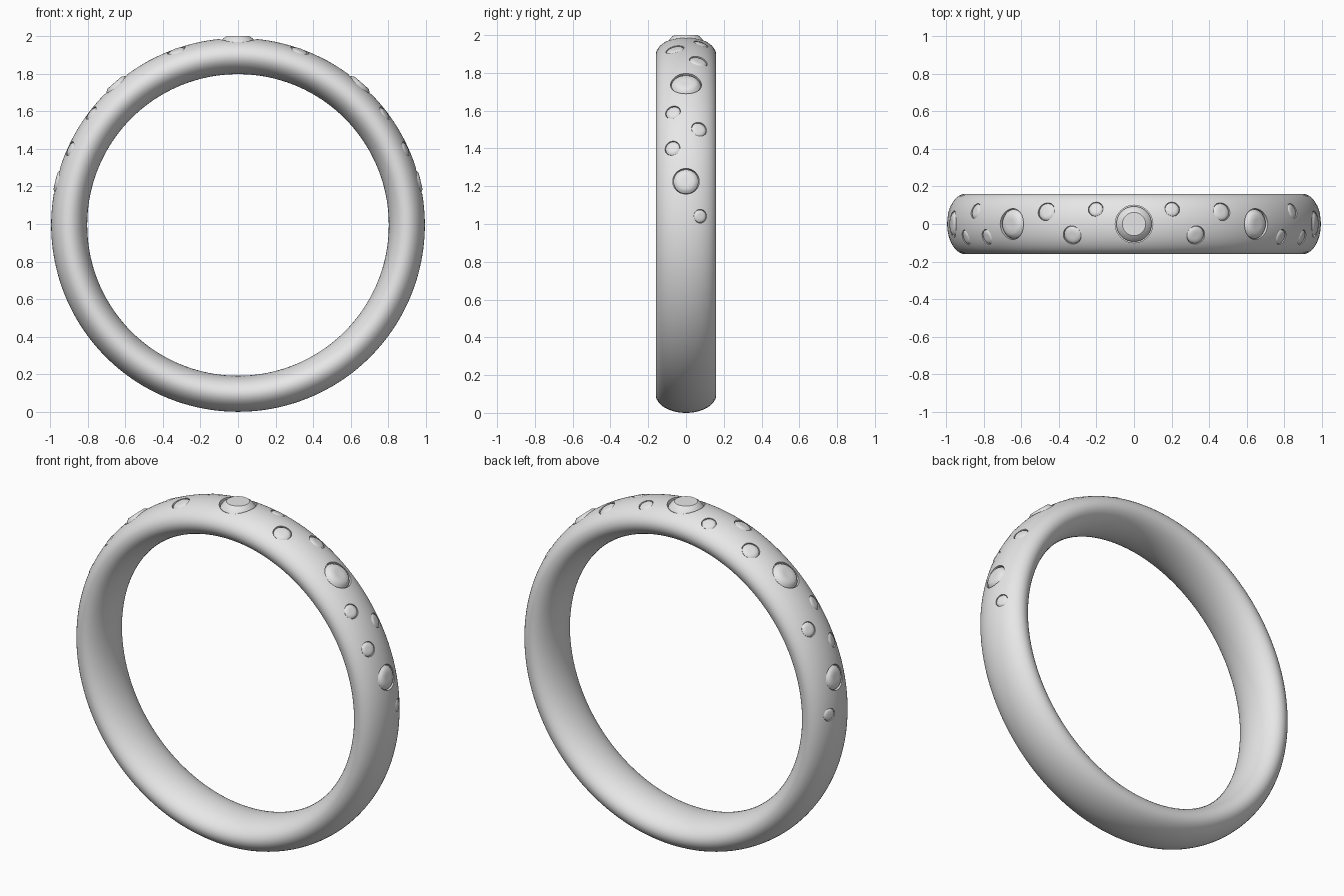
import bpy, bmesh
from math import sin, cos, pi, radians, asin
from mathutils import Vector, Matrix

cube = bpy.data.objects.get("Cube")
if cube:
    bpy.data.objects.remove(cube, do_unlink=True)

# Single polished grey
grey = bpy.data.materials.new("polished_grey")
grey.use_nodes = True
grey.diffuse_color = (0.8, 0.8, 0.8, 1)
grey.node_tree.nodes["Principled BSDF"].inputs["Base Color"].default_value = (0.8, 0.8, 0.8, 1)

CENTRE = Vector((0, 0, 0.995))
MID, THICK, WIDE = 0.899, 0.096, 0.16   # band radius and elliptical section


def finish(bm, name):
    bmesh.ops.recalc_face_normals(bm, faces=bm.faces)
    mesh = bpy.data.meshes.new(name)
    bm.to_mesh(mesh)
    bm.free()
    mesh.materials.append(grey)
    obj = bpy.data.objects.new(name, mesh)
    bpy.context.collection.objects.link(obj)
    return obj


def smooth(obj, angle):
    bpy.ops.object.select_all(action='DESELECT')
    obj.select_set(True)
    bpy.context.view_layer.objects.active = obj
    bpy.ops.object.shade_smooth_by_angle(angle=radians(angle))


def band_point(turn, phi):
    out = Vector((sin(turn), 0, cos(turn)))
    return CENTRE + out * (MID + THICK * cos(phi)) + Vector((0, WIDE * sin(phi), 0))


def seat_matrix(turn, y):
    """Frame on the band's outer face with local z along the surface normal."""
    phi = asin(y / WIDE)
    out = Vector((sin(turn), 0, cos(turn)))
    normal = out * (cos(phi) / THICK) + Vector((0, sin(phi) / WIDE, 0))
    spin = normal.to_track_quat('Z', 'Y').to_matrix().to_4x4()
    return Matrix.Translation(band_point(turn, phi)) @ spin


def lathe(bm, profile, matrix, sides=40):
    """Closed turned solid from (radius, height) pairs, capped at both ends."""
    rings = []
    for r, z in profile:
        rings.append([bm.verts.new(matrix @ Vector((r * cos(2 * pi * i / sides),
                                                    r * sin(2 * pi * i / sides), z)))
                      for i in range(sides)])
    for a, b in zip(rings, rings[1:]):
        for i in range(sides):
            j = (i + 1) % sides
            bm.faces.new((a[i], a[j], b[j], b[i]))
    bm.faces.new(rings[0][::-1])
    bm.faces.new(rings[-1])


# Band: elliptical section swept round the finger hole
bm = bmesh.new()
STEPS, SECTION = 192, 48
loops = [[bm.verts.new(band_point(2 * pi * i / STEPS, 2 * pi * k / SECTION))
          for k in range(SECTION)] for i in range(STEPS)]
for i in range(STEPS):
    a, b = loops[i], loops[(i + 1) % STEPS]
    for k in range(SECTION):
        m = (k + 1) % SECTION
        bm.faces.new((a[k], a[m], b[m], b[k]))
band = finish(bm, "ring_band")

# Stones: angle from the top, offset across the band, radius, height of the table
stones = [
    ("centre_stone", 0, 0, 0.1, 0.01),
    ("large_stone", 41, 0, 0.082, 0.008),
    ("large_stone", 76.5, 0, 0.07, 0.005),
    ("small_stone", 12, 0.08, 0.04, 0.001),
    ("small_stone", 19.5, -0.06, 0.05, 0.001),
    ("small_stone", 28.3, 0.067, 0.049, 0.001),
    ("small_stone", 52.7, -0.07, 0.041, 0.001),
    ("small_stone", 59, 0.07, 0.042, 0.001),
    ("small_stone", 65.6, -0.073, 0.041, 0.001),
    ("small_stone", 87.3, 0.076, 0.036, 0.001),
]
cutters = bmesh.new()
for name, angle, y, r, table in stones:
    for side in ((1,) if angle == 0 else (1, -1)):
        frame = seat_matrix(side * radians(angle), y)
        girdle = -1.9 * r * r - 0.004
        floor = girdle - 0.015
        lathe(cutters, [(r, floor), (r, 0.04)], frame)
        gem = bmesh.new()
        lathe(gem, [(0.94 * r, floor - 0.004), (0.94 * r, girdle), (0.8 * r, girdle * 0.4 + table * 0.6),
                    (0.62 * r, table), (0.3 * r, table + 0.0005)], frame)
        smooth(finish(gem, name), 35)

# Cut the stone seats into the band
cutter = finish(cutters, "seat_cutter")
cutter.hide_render = True
cut = band.modifiers.new("seats", 'BOOLEAN')
cut.operation = 'DIFFERENCE'
cut.solver = 'EXACT'
cut.object = cutter
bpy.ops.object.select_all(action='DESELECT')
band.select_set(True)
bpy.context.view_layer.objects.active = band
bpy.ops.object.modifier_apply(modifier=cut.name)
bpy.data.objects.remove(cutter, do_unlink=True)
smooth(band, 35)
